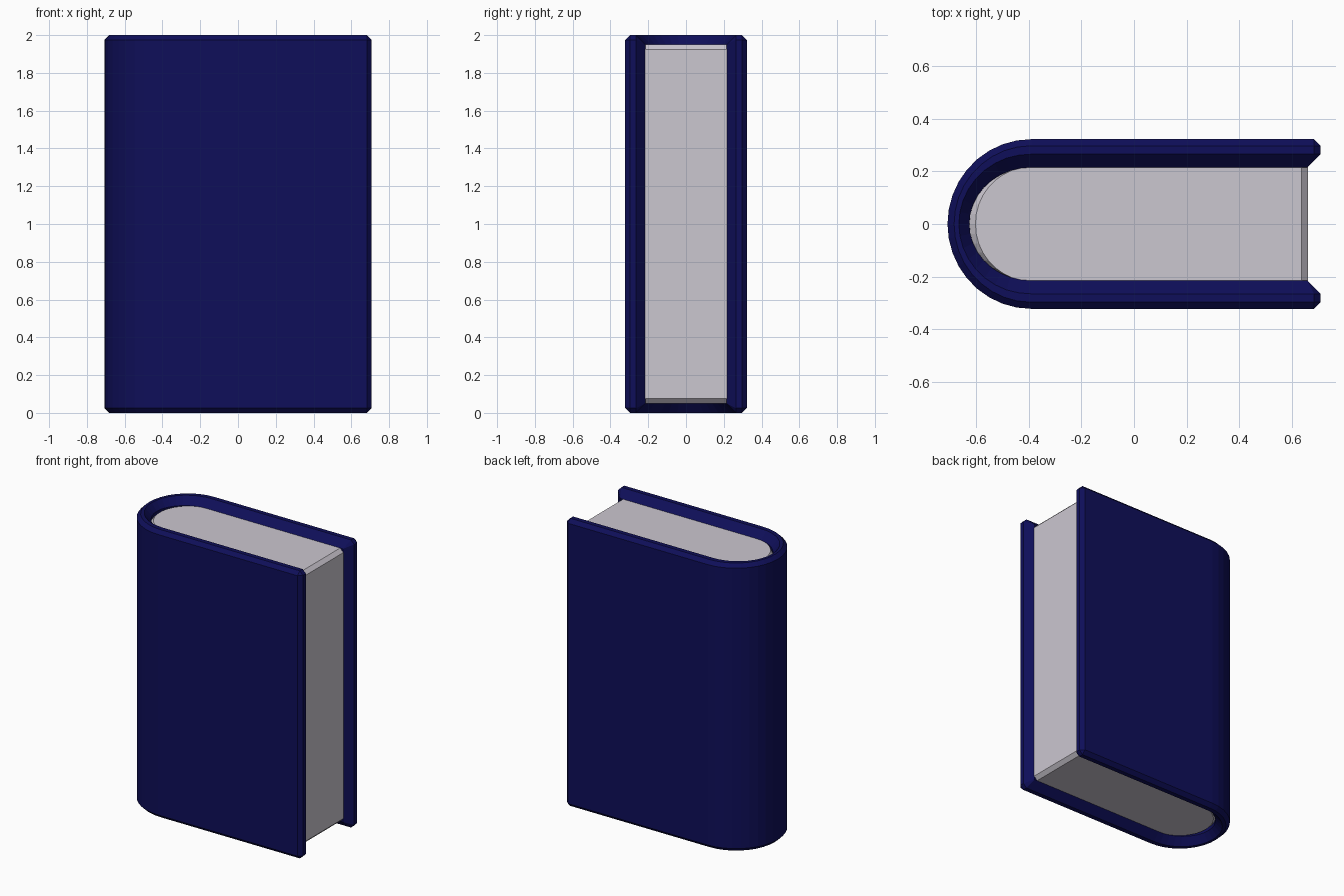
import bpy, bmesh, math

if "Cube" in bpy.data.objects:
    bpy.data.objects.remove(bpy.data.objects["Cube"])

H = 2.0
X0, X1 = -0.39, 0.708       # spine arc centre, free edge of the cover
R_OUT_X, R_OUT_Y = 0.318, 0.322
R_IN_X, R_IN_Y = 0.235, 0.215
SEG = 18
B, C = 0.025, 0.05          # outer and inner chamfers


def material(name, rgb):
    m = bpy.data.materials.new(name)
    m.diffuse_color = (*rgb, 1.0)
    m.use_nodes = True
    m.node_tree.nodes["Principled BSDF"].inputs["Base Color"].default_value = m.diffuse_color
    return m


def finish(name, bm, mat):
    bmesh.ops.recalc_face_normals(bm, faces=bm.faces)
    me = bpy.data.meshes.new(name)
    bm.to_mesh(me)
    bm.free()
    me.materials.append(mat)
    ob = bpy.data.objects.new(name, me)
    bpy.context.collection.objects.link(ob)
    return ob


navy = material("navy cover", (0.0045, 0.0045, 0.1))
paper = material("pale paper", (0.6, 0.57, 0.63))


def arc(rx, ry, i):
    a = math.pi / 2 + math.pi * i / SEG
    return (X0 + rx * math.cos(a), ry * math.sin(a))


# Cover: chamfered cross-section (depth fraction from outside, height) swept round the spine
def ring(bm, outer, inner, ends=False):
    t = math.dist(outer, inner)
    c = min(C, t * 0.48)
    section = [(0, B), (0, H - B), (B, H), (t - c, H),
               (t, H - C), (t, C), (t - c, 0), (B, 0)]
    verts = []
    for k, (d, z) in enumerate(section):
        f = d / t
        x = outer[0] + (inner[0] - outer[0]) * f
        y = outer[1] + (inner[1] - outer[1]) * f
        if ends:
            x = X1 - (C if k in (4, 5) else B)
        verts.append(bm.verts.new((x, y, z)))
    return verts


def cap(bm, loop, s):
    a, b = s * (R_OUT_Y - B), s * (R_IN_Y + C)
    q = [bm.verts.new((X1, y, z)) for y, z in
         ((a, B), (a, H - B), (b, H - B), (b, B))]
    to_end = [0, 1, 1, 2, 2, 3, 3, 0]
    for i in range(8):
        j = (i + 1) % 8
        f = [loop[i], loop[j], q[to_end[j]]]
        if to_end[i] != to_end[j]:
            f.append(q[to_end[i]])
        bm.faces.new(f)
    bm.faces.new(q)


bm = bmesh.new()
rings = [ring(bm, (X1, R_OUT_Y), (X1, R_IN_Y), True)]
rings += [ring(bm, arc(R_OUT_X, R_OUT_Y, i), arc(R_IN_X, R_IN_Y, i)) for i in range(SEG + 1)]
rings.append(ring(bm, (X1, -R_OUT_Y), (X1, -R_IN_Y), True))
for r, s in zip(rings, rings[1:]):
    for i in range(8):
        j = (i + 1) % 8
        bm.faces.new((r[i], r[j], s[j], s[i]))
cap(bm, rings[0], 1)
cap(bm, rings[-1], -1)
finish("cover", bm, navy)

# Page block: rounded outline with chamfered top and bottom at the spine and fore edge
PX, PY, PZ = 0.66, 0.217, 0.05


def page_loop(bm, inset, z):
    pts = [(PX - inset, PY)]
    pts += [arc(R_IN_X + 0.002 - inset, PY, i) for i in range(SEG + 1)]
    pts.append((PX - inset, -PY))
    return [bm.verts.new((x, y, z)) for x, y in pts]


bm = bmesh.new()
loops = [page_loop(bm, i, z) for i, z in
         ((B, PZ), (0, PZ + B), (0, H - PZ - B), (B, H - PZ))]
n = len(loops[0])
for a, b in zip(loops, loops[1:]):
    for i in range(n):
        j = (i + 1) % n
        bm.faces.new((a[i], a[j], b[j], b[i]))
bm.faces.new(loops[0])
bm.faces.new(loops[-1])
bmesh.ops.remove_doubles(bm, verts=bm.verts, dist=1e-5)
finish("page_block", bm, paper)
